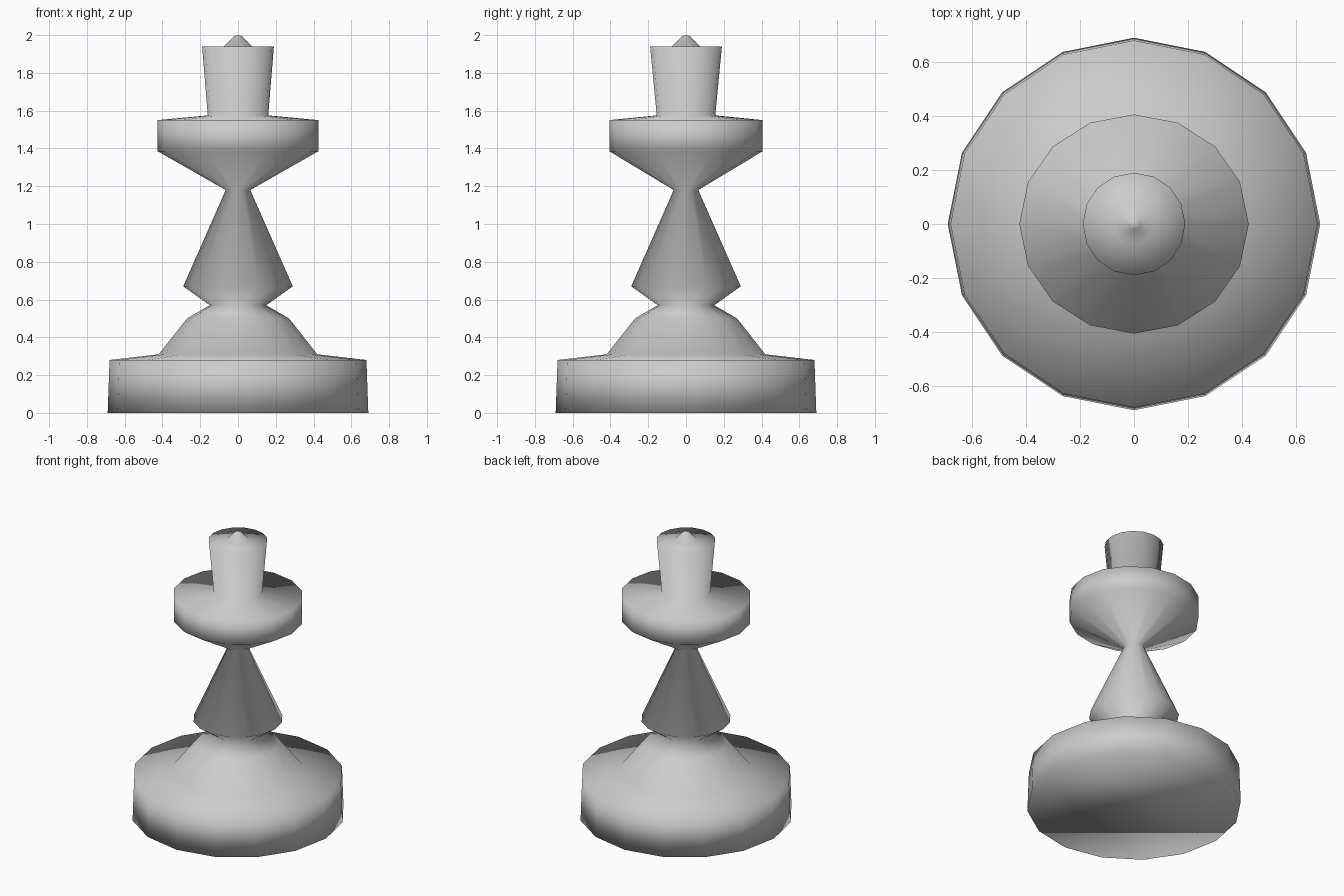
import bpy
import bmesh
from math import cos, sin, pi

if "Cube" in bpy.data.objects:
    bpy.data.objects.remove(bpy.data.objects["Cube"])

SIDES = 16

# Lathe profile rings from floor to tip: (x radius, y radius, height)
rings = [
    # wide foot
    (0.69, 0.69, 0.0), (0.68, 0.68, 0.28),
    # dome on the foot
    (0.42, 0.42, 0.31), (0.27, 0.27, 0.50), (0.15, 0.15, 0.57),
    # tapered stem
    (0.29, 0.29, 0.67), (0.065, 0.065, 1.18),
    # collar, slightly oval
    (0.425, 0.406, 1.385), (0.425, 0.406, 1.55),
    # flared head
    (0.16, 0.155, 1.575), (0.19, 0.19, 1.94),
    # small finial
    (0.075, 0.075, 1.94), (0.02, 0.02, 1.995),
]

bm = bmesh.new()
loops = [[bm.verts.new((rx * cos(2 * pi * i / SIDES), ry * sin(2 * pi * i / SIDES), z))
          for i in range(SIDES)] for rx, ry, z in rings]

# Turned surface
for low, high in zip(loops, loops[1:]):
    for i in range(SIDES):
        j = (i + 1) % SIDES
        bm.faces.new((low[i], low[j], high[j], high[i]))

# Flat underside and pointed tip
bm.faces.new(loops[0][::-1])
tip = bm.verts.new((0, 0, 2.0))
for i in range(SIDES):
    bm.faces.new((loops[-1][i], loops[-1][(i + 1) % SIDES], tip))

# The whole piece is shaded smooth
for face in bm.faces:
    face.smooth = True

mesh = bpy.data.meshes.new("chess_piece")
bm.to_mesh(mesh)
bm.free()
bpy.context.collection.objects.link(bpy.data.objects.new("chess_piece", mesh))
